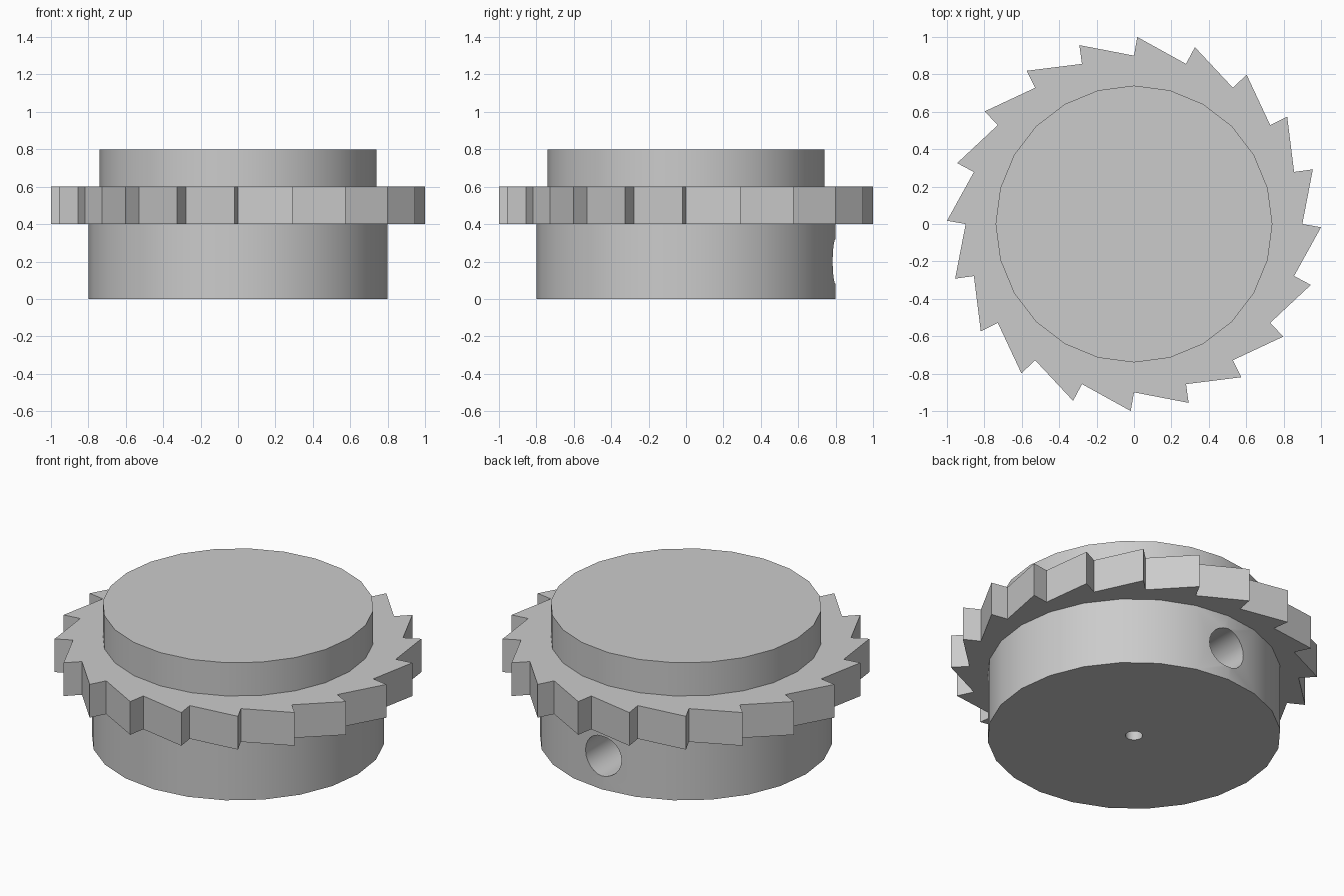
import bpy
import bmesh
import math

cube = bpy.data.objects.get("Cube")
if cube:
    bpy.data.objects.remove(cube, do_unlink=True)

# Single plain grey
grey = bpy.data.materials.new("plain grey")
grey.use_nodes = True
colour = (0.6, 0.6, 0.6, 1)
grey.diffuse_color = colour
grey.node_tree.nodes["Principled BSDF"].inputs["Base Color"].default_value = colour

SIDES = 24
TEETH = 20


def cylinder(name, radius, start, end, rotation=(0, 0, 0)):
    """Cylinder whose axis runs between two points."""
    centre = [(a + b) / 2 for a, b in zip(start, end)]
    bpy.ops.mesh.primitive_cylinder_add(
        vertices=SIDES, radius=radius, depth=math.dist(start, end),
        location=centre, rotation=rotation)
    obj = bpy.context.object
    obj.name = name
    obj.data.materials.append(grey)
    return obj


def select(obj):
    bpy.ops.object.select_all(action="DESELECT")
    obj.select_set(True)
    bpy.context.view_layer.objects.active = obj


def cut(target, cutter):
    """Subtract the cutter for good, then drop it."""
    mod = target.modifiers.new("hole", "BOOLEAN")
    mod.operation = "DIFFERENCE"
    mod.solver = "EXACT"
    mod.object = cutter
    select(target)
    bpy.ops.object.modifier_apply(modifier=mod.name)
    bpy.data.objects.remove(cutter, do_unlink=True)


def smooth(obj):
    select(obj)
    bpy.ops.object.shade_smooth_by_angle(angle=math.radians(30))


# Lower drum with a cord hole in the back that meets a small bore from below
drum = cylinder("lower_drum", 0.8, (0, 0, 0), (0, 0, 0.4))
cut(drum, cylinder("cord_hole_cutter", 0.12, (0, 0, 0.2), (0, 1, 0.2),
                   (math.pi / 2, 0, 0)))
cut(drum, cylinder("bore_cutter", 0.047, (0, 0, -0.1), (0, 0, 0.2)))
smooth(drum)

# Ratchet wheel: each tooth is a valley followed by a steep tip
bm = bmesh.new()
outline = []
for i in range(TEETH):
    for offset, radius in ((0, 0.9), (1, 1.0)):
        a = math.radians(i * 360 / TEETH + offset)
        outline.append(bm.verts.new((radius * math.sin(a), radius * math.cos(a), 0.4)))
base = bm.faces.new(outline)
top = bmesh.ops.extrude_face_region(bm, geom=[base])["geom"]
bmesh.ops.translate(bm, vec=(0, 0, 0.2),
                    verts=[v for v in top if isinstance(v, bmesh.types.BMVert)])
bmesh.ops.recalc_face_normals(bm, faces=bm.faces)
mesh = bpy.data.meshes.new("ratchet_wheel")
bm.to_mesh(mesh)
bm.free()
mesh.materials.append(grey)
wheel = bpy.data.objects.new("ratchet_wheel", mesh)
bpy.context.collection.objects.link(wheel)

# Upper hub
smooth(cylinder("upper_hub", 0.74, (0, 0, 0.6), (0, 0, 0.8)))
